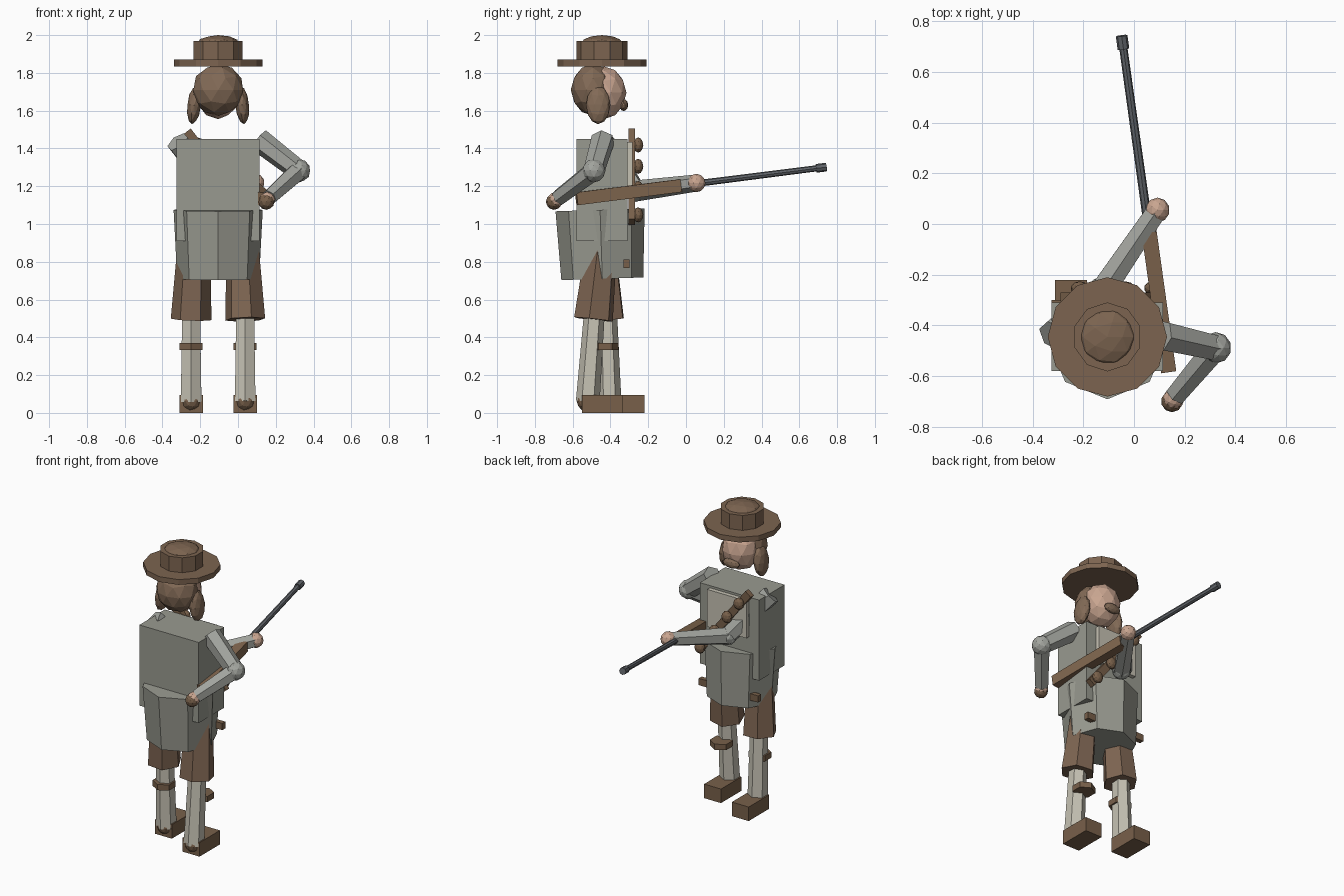
import bpy
from math import pi, radians
from mathutils import Vector

if "Cube" in bpy.data.objects:
    bpy.data.objects.remove(bpy.data.objects["Cube"], do_unlink=True)


def material(name, hex_code):
    channels = [int(hex_code[i:i + 2], 16) / 255 for i in (0, 2, 4)]
    colour = [((c + 0.055) / 1.055) ** 2.4 for c in channels] + [1]
    m = bpy.data.materials.new(name)
    m.use_nodes = True
    m.diffuse_color = colour
    m.node_tree.nodes["Principled BSDF"].inputs["Base Color"].default_value = colour
    return m


FELT = material("hat brown", "7C6450")
HAIR = material("hair brown", "826A56")
SKIN = material("skin", "C9A590")
COAT = material("coat grey", "999A90")
SLEEVE = material("sleeve grey", "A3A59F")
LINEN = material("linen", "C6C2B4")
TROUSER = material("trouser brown", "7E6552")
LEATHER = material("leather brown", "78604A")
WOOD = material("wood brown", "80664E")
STEEL = material("gun steel", "61656A")

CX, CY = -0.105, -0.445  # body axis


def finish(name, mat):
    ob = bpy.context.object
    ob.name = name
    ob.data.materials.append(mat)
    return ob


def box(name, mat, centre, size, rotation=(0, 0, 0)):
    bpy.ops.mesh.primitive_cube_add(size=1, location=centre, rotation=rotation)
    bpy.context.object.scale = size
    return finish(name, mat)


def blob(name, mat, centre, radii, rotation=(0, 0, 0)):
    bpy.ops.mesh.primitive_ico_sphere_add(subdivisions=2, radius=1, location=centre, rotation=rotation)
    bpy.context.object.scale = radii
    return finish(name, mat)


def ball(name, mat, centre, r):
    return blob(name, mat, centre, (r, r, r))


def tube(name, mat, a, b, r1, r2, sides=6):
    a, b = Vector(a), Vector(b)
    axis = b - a
    bpy.ops.mesh.primitive_cone_add(vertices=sides, radius1=r1, radius2=r2, depth=axis.length, location=(a + b) / 2)
    if abs(axis.normalized().z) < 0.9999:
        bpy.context.object.rotation_euler = axis.to_track_quat("Z", "Y").to_euler()
    return finish(name, mat)


# Hat
tube("hat_brim", FELT, (CX, CY, 1.835), (CX, CY, 1.87), 0.235, 0.235, 12)
tube("hat_crown", FELT, (CX, CY, 1.86), (CX, CY, 1.97), 0.136, 0.136, 10)
blob("hat_dome", FELT, (CX, CY, 1.955), (0.114, 0.114, 0.045))

# Head
blob("face", SKIN, (CX, -0.435, 1.695), (0.12, 0.12, 0.14))
blob("back_hair", HAIR, (CX, -0.492, 1.71), (0.138, 0.118, 0.138))
blob("moustache", HAIR, (CX, -0.33, 1.63), (0.06, 0.024, 0.032))
for side, label in ((-1, "right"), (1, "left")):
    blob(label + "_side_hair", HAIR, (CX + side * 0.127, -0.465, 1.63),
         (0.037, 0.065, 0.102), (0, radians(-6 * side), 0))

# Torso, coat skirt, shirt front
box("torso", COAT, (-0.105, -0.445, 1.18), (0.44, 0.27, 0.54))
tube("coat_skirt", COAT, (CX, -0.443, 0.71), (CX, -0.455, 1.075), 0.217, 0.236, 8)
box("shirt_front", LINEN, (CX, -0.297, 1.31), (0.29, 0.03, 0.25))

# Bandolier with pouches running diagonally over the chest
top, low = Vector((-0.27, -0.288, 1.49)), Vector((0.105, -0.288, 1.01))
strap_angle = (top - low).to_track_quat("Z", "Y").to_euler()
strap = box("bandolier", LEATHER, (top + low) / 2, (0.035, 0.05, (top - low).length), strap_angle)
for t in (0.15, 0.385, 0.63, 0.92):
    p = top.lerp(low, t)
    blob("bandolier_pouch", LEATHER, (p.x, -0.253, p.z), (0.036, 0.027, 0.04))

# Belt boxes on the skirt
for side in (-1, 1):
    box("belt_box", LEATHER, (CX + side * 0.19, -0.315, 0.79), (0.06, 0.032, 0.045))

# Legs: side, knee y, ankle y
for side, label, knee, ankle in ((-1, "right", -0.425, -0.405), (1, "left", -0.49, -0.52)):
    x = CX + side * 0.143
    tube(label + "_trouser_leg", TROUSER, (x, knee, 0.495), (CX + side * 0.13, -0.45, 0.86), 0.108, 0.088)
    tube(label + "_shin", LINEN, (x, ankle, 0.06), (x, knee + 0.005, 0.53), 0.063, 0.055)
    tube(label + "_garter", LEATHER, (x, -0.428, 0.332), (x, -0.428, 0.37), 0.07, 0.07)
    ball(label + "_heel", LEATHER, (x, ankle - 0.005, 0.062), 0.054)
    box(label + "_shoe", LEATHER, (x, ankle + 0.077, 0.047), (0.125, 0.215, 0.094))

# Bent arm at +x, hand behind on the butt of the gun
elbow = (0.322, -0.488, 1.282)
tube("left_upper_arm", SLEEVE, (0.11, -0.44, 1.445), elbow, 0.064, 0.056)
ball("left_elbow", SLEEVE, elbow, 0.062)
tube("left_forearm", SLEEVE, elbow, (0.165, -0.675, 1.14), 0.055, 0.045)
ball("left_hand", SKIN, (0.155, -0.69, 1.128), 0.042)
ball("left_glove", LEATHER, (0.15, -0.699, 1.118), 0.043)

# Arm at -x, reaching across to the fore-end
elbow = (-0.125, -0.265, 1.175)
hand = (0.092, 0.055, 1.217)
tube("right_upper_arm", SLEEVE, (-0.32, -0.44, 1.435), elbow, 0.064, 0.056)
ball("right_elbow", SLEEVE, elbow, 0.058)
tube("right_forearm", SLEEVE, elbow, hand, 0.056, 0.045)
ball("right_hand", SKIN, hand, 0.049)


# Long gun along one straight line
def along(y):
    return Vector((0.055 - 0.14 * y, y, 1.207 + 0.127 * y))


butt, fore = along(-0.58), along(-0.03)
angle = (fore - butt).to_track_quat("Y", "Z").to_euler()
box("gun_stock", WOOD, (butt + fore) / 2, (0.06, (fore - butt).length, 0.068), angle)
tube("gun_barrel", STEEL, along(-0.1), along(0.74), 0.018, 0.016, 8)
tube("gun_muzzle", STEEL, along(0.69), along(0.742), 0.023, 0.023, 8)
